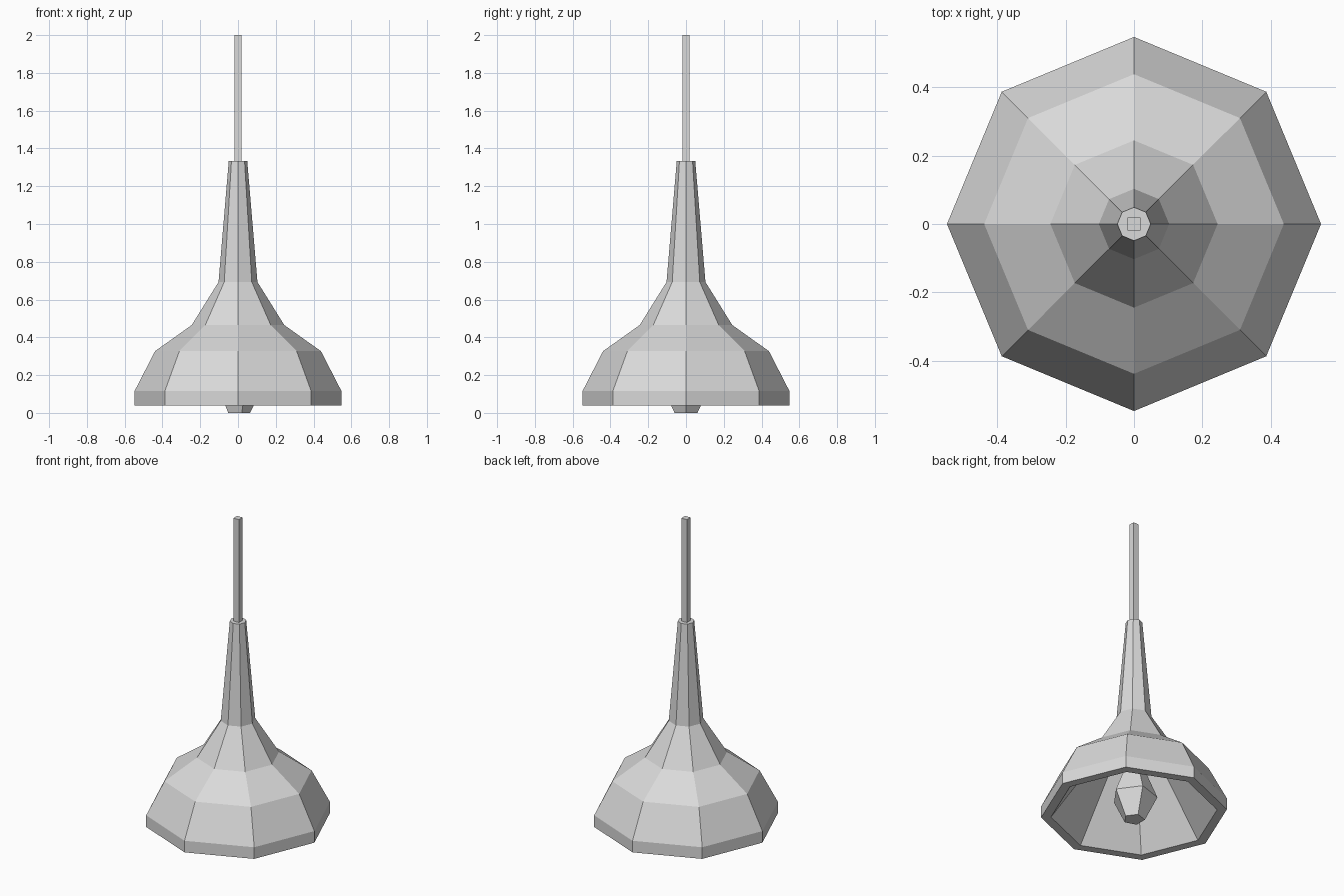
import bpy, bmesh
from math import cos, sin, tau, radians

cube = bpy.data.objects.get("Cube")
if cube:
    bpy.data.objects.remove(cube, do_unlink=True)

# One grey finish for the whole lamp
grey = bpy.data.materials.new("light grey")
grey.use_nodes = True
colour = (0.7, 0.7, 0.7, 1)
grey.diffuse_color = colour
grey.node_tree.nodes["Principled BSDF"].inputs["Base Color"].default_value = colour


def lathe(name, profile, sides, turn=0):
    """Flat-sided solid of revolution from (radius, height) rings, capped at both ends."""
    bm = bmesh.new()
    rings = [[bm.verts.new((r * cos(turn + tau * i / sides),
                            r * sin(turn + tau * i / sides), z))
              for i in range(sides)] for r, z in profile]
    for low, high in zip(rings, rings[1:]):
        for i in range(sides):
            j = (i + 1) % sides
            bm.faces.new((low[i], low[j], high[j], high[i]))
    bm.faces.new(rings[0][::-1])
    bm.faces.new(rings[-1])
    bmesh.ops.recalc_face_normals(bm, faces=bm.faces)
    mesh = bpy.data.meshes.new(name)
    bm.to_mesh(mesh)
    bm.free()
    mesh.materials.append(grey)
    obj = bpy.data.objects.new(name, mesh)
    bpy.context.collection.objects.link(obj)
    return obj


# Shade: steep hollow inside, flat rim, bell outside and tall neck
lathe("lamp_shade", [(0.06, 0.66), (0.2, 0.45), (0.49, 0.04), (0.548, 0.04),
                     (0.548, 0.115), (0.439, 0.327), (0.245, 0.465),
                     (0.103, 0.693), (0.049, 1.333)], 8)

# Square hanging rod, running down through the neck to the bulb
lathe("hanging_rod", [(0.027, 0.3), (0.027, 2.0)], 4, radians(45))

# Five-sided bulb inside the shade
lathe("bulb", [(0.064, 0), (0.138, 0.155), (0.07, 0.32)], 5)
